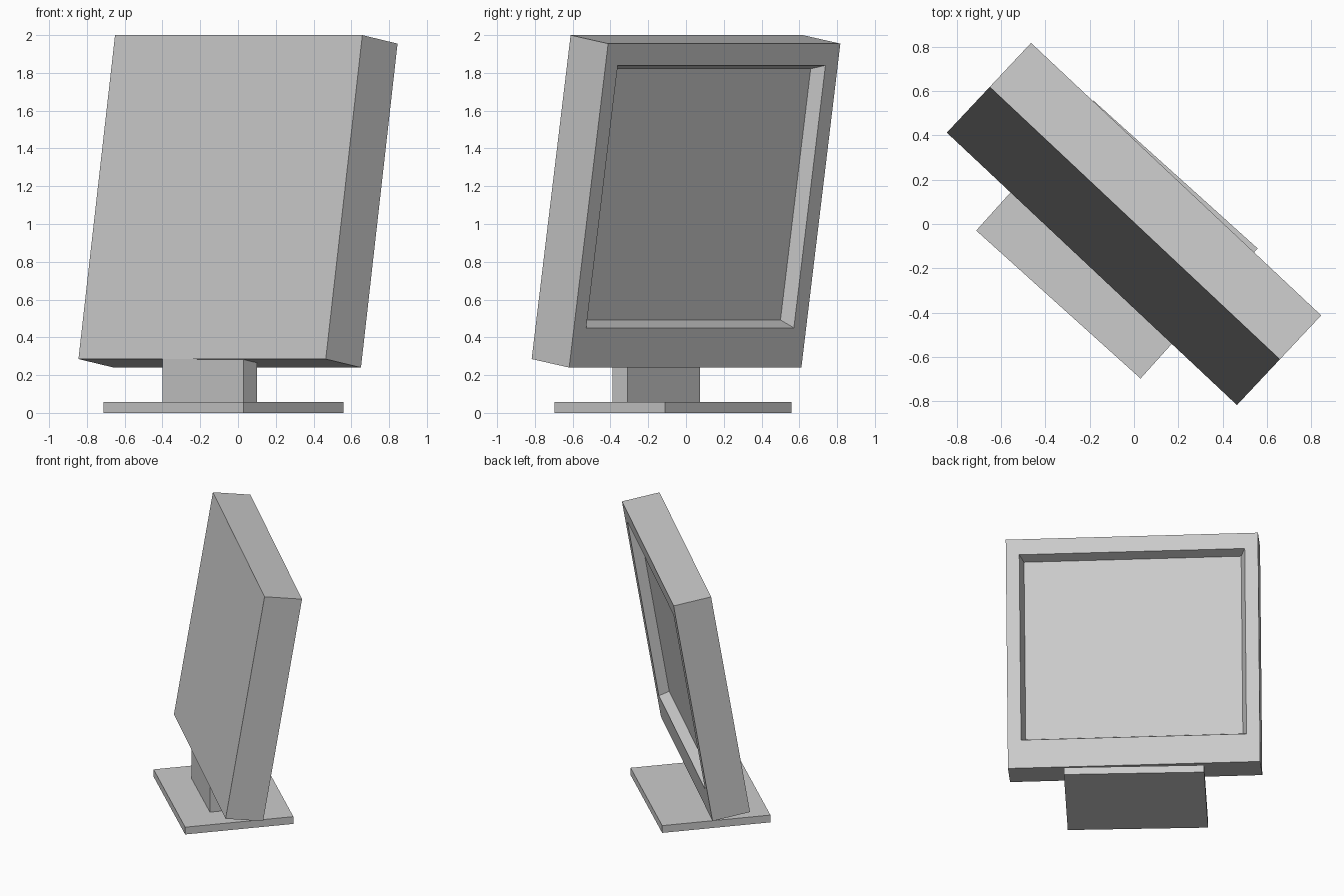
import bpy, bmesh
from math import radians
from mathutils import Matrix

if "Cube" in bpy.data.objects:
    bpy.data.objects.remove(bpy.data.objects["Cube"])


def loft_rects(name, rects, matrix):
    """Skin a chain of rectangles (x0, x1, z0, z1, y), capping both ends."""
    bm = bmesh.new()
    loops = []
    for x0, x1, z0, z1, y in rects:
        corners = [(x0, z0), (x1, z0), (x1, z1), (x0, z1)]
        loops.append([bm.verts.new((x, y, z)) for x, z in corners])
    for a, b in zip(loops, loops[1:]):
        for i in range(4):
            j = (i + 1) % 4
            bm.faces.new((a[i], a[j], b[j], b[i]))
    bm.faces.new(loops[0])
    bm.faces.new(loops[-1])
    bmesh.ops.recalc_face_normals(bm, faces=bm.faces)
    mesh = bpy.data.meshes.new(name)
    bm.to_mesh(mesh)
    bm.free()
    obj = bpy.data.objects.new(name, mesh)
    bpy.context.collection.objects.link(obj)
    obj.matrix_world = matrix
    return obj


def box(name, center, size, turn):
    x, y, z = (s / 2 for s in size)
    place = Matrix.Translation(center) @ Matrix.Rotation(radians(turn), 4, 'Z')
    return loft_rects(name, [(-x, x, -z, z, -y), (-x, x, -z, z, y)], place)


# Tilted screen housing with a tapered recess for the display
W, H, D = 0.898, 0.869, 0.138
side, top, bottom, taper, depth = 0.095, 0.117, 0.213, 0.03, 0.075
x, z0, z1 = W - side, -H + bottom, H - top
tilt = (Matrix.Translation((0, 0, 1.12))
        @ Matrix.Rotation(radians(-43.2), 4, 'Z')
        @ Matrix.Rotation(radians(-9.37), 4, 'X'))
loft_rects("screen_housing", [
    (-W, W, -H, H, -D),
    (-W, W, -H, H, D),
    (-x, x, z0, z1, D),
    (-x + taper, x - taper, z0 + taper, z1 - taper, D - depth),
], tilt)

# Stand: neck and flat foot
box("stand_neck", (-0.15, -0.157, 0.165), (0.577, 0.106, 0.24), -42)
box("stand_foot", (-0.077, -0.07, 0.0285), (0.998, 0.79, 0.057), -42)
